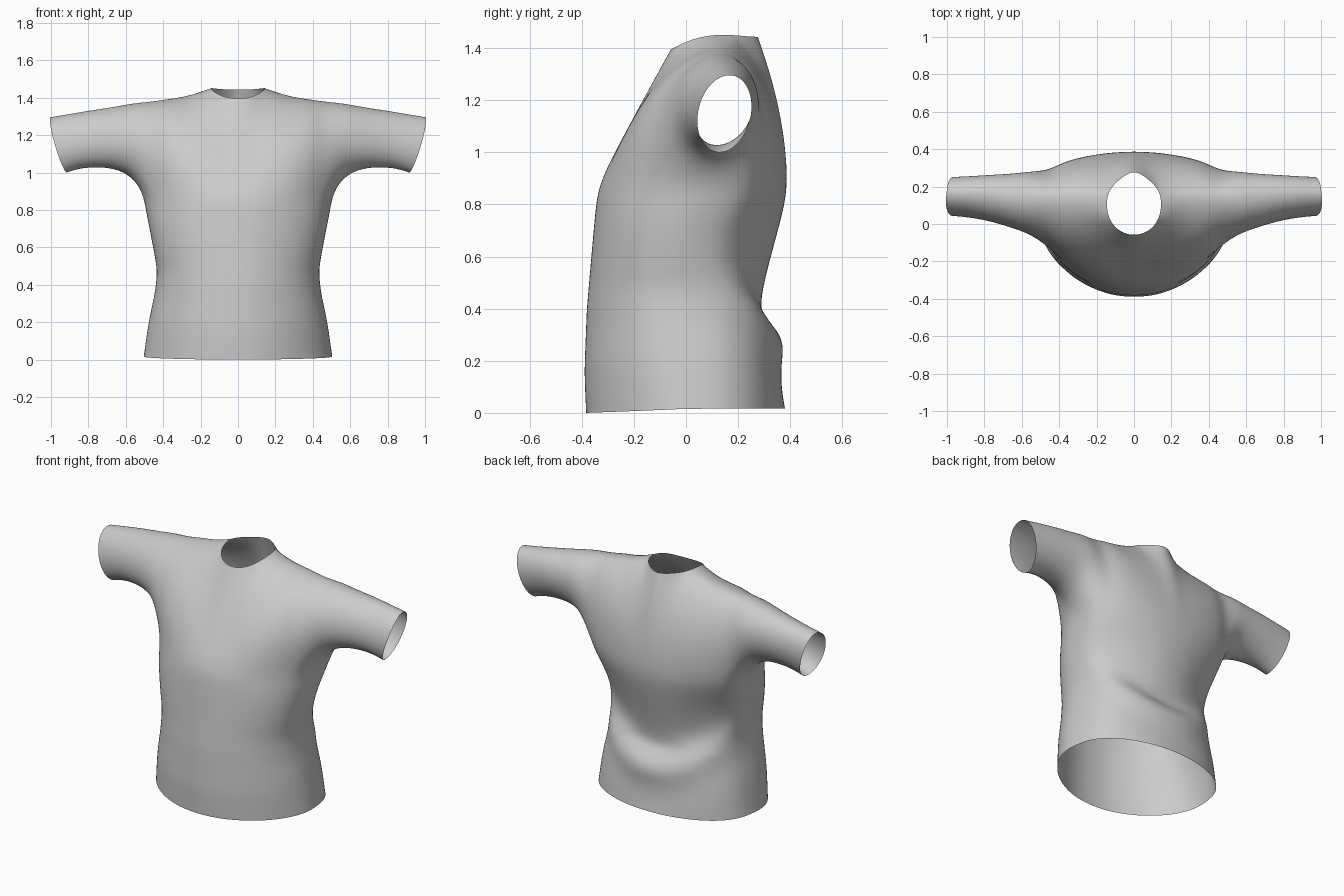
import bpy
import bmesh
from math import sin, cos, asin, pi, radians, tau

cube = bpy.data.objects.get("Cube")
if cube:
    bpy.data.objects.remove(cube, do_unlink=True)

# Profiles as (height, value)
FRONT = [(0, -.385), (.15, -.392), (.4, -.382), (.8, -.347), (.9, -.333)]
BACK = [(0, .381), (.08, .368), (.15, .364), (.24, .376), (.29, .365), (.33, .338), (.37, .298),
        (.41, .286), (.5, .3), (.6, .327), (.7, .354), (.8, .38), (.9, .395)]
WIDTH = [(0, .509), (.2, .482), (.35, .45), (.47, .434), (.65, .467), (.78, .494), (.9, .513)]
MIDDLE = [(0, 0), (.4, -.02), (.65, -.01), (.9, .09)]
# Squareness of the cross-section, front and back
FRONT_POWER = [(0, 1.14), (.3, 1), (.5, .9), (.8, .9), (.9, .97)]
BACK_POWER = [(0, .74), (.5, .78), (.75, .72), (.9, .58)]
HEIGHTS = [0, .08, .16, .24, .29, .33, .37, .41, .48, .57, .68, .78, .88]

# Half of the neckline, front to back
NECK_FRONT = [(0, -.065, 1.393), (.08, -.042, 1.403), (.134, .02, 1.435)]
NECK_SIDE = (.15, .11, 1.453)
NECK_BACK = [(0, .29, 1.443), (.07, .247, 1.444), (.134, .185, 1.45)]
SHOULDER = [(.27, .14, 1.415), (.38, .14, 1.4), (.46, .14, 1.387)]

# Each strip above the armpits: two curve powers and an outward puff
FRONT_BULGE = [(1.02, 1, 0), (1.07, 1, 0), (1.3, .9, 0), (1.75, .6, 0), (2, .5, -.01),
               (2.1, .5, -.03)]
BACK_BULGE = [(1.8, 1, 0), (1.8, .95, 0), (2, .8, .005), (2.3, .6, .01), (2.5, .5, .018),
              (2.6, .5, .024)]

# Sleeve rings: top x, top z, bottom x, bottom z, front y, back y, bow of the front
SLEEVE = [(.56, 1.373, .555, .965, -.057, .285, 0), (.66, 1.353, .64, 1.016, -.025, .272, 0),
          (.78, 1.335, .75, 1.03, .012, .265, 0), (.9, 1.315, .85, 1.02, .034, .257, .01),
          (1.002, 1.298, .913, .998, .042, .253, .022)]

COLUMNS = [0, .085, .16, .27, .38, .46]


def sample(profile, z):
    """Linear lookup in a profile, clamped at its ends."""
    if z <= profile[0][0]:
        return profile[0][1]
    for (a, va), (b, vb) in zip(profile, profile[1:]):
        if z <= b:
            return va + (vb - va) * (z - a) / (b - a)
    return profile[-1][1]


def torso_point(z, t):
    """Point on the torso at height z; t runs from the front to the back."""
    mid, c = sample(MIDDLE, z), cos(t)
    if c >= 0:
        y = mid + (sample(FRONT, z) - mid) * c ** sample(FRONT_POWER, z)
    else:
        # The fold above the hem climbs towards the sides
        fold = z - .23 * sin(t) ** 2 * min(1, (.9 - z) / .3)
        y = mid + (sample(BACK, fold) - mid) * abs(c) ** sample(BACK_POWER, z)
    lift = .016 * (1 - max(c, 0)) * max(0, 1 - z / .3)
    return (sample(WIDTH, z) * sin(t), y, z + lift)


bm = bmesh.new()


def bridge(first, second):
    """Quads between two point rows, leaving gaps where a point is missing."""
    for a, b, c, d in zip(first, second, second[1:], first[1:]):
        if None not in (a, b, c, d):
            bm.faces.new((a, b, c, d))


# Torso rings, from the hem to the armpits
front_angles = [asin(x / .52) for x in COLUMNS]
angles = front_angles + [radians(a) for a in (76, 90, 104)]
angles += [pi - a for a in reversed(front_angles)]
rings = [[bm.verts.new(torso_point(z, t)) for t in angles] for z in HEIGHTS]
for low, high in zip(rings, rings[1:]):
    bridge(high, low)
base = rings[-1]


def rise(start, end, at_neck, bulge):
    """Points curving from the armpit level up to the neckline or shoulder."""
    a, b, puff = bulge
    points = []
    for k in range(1, 5):
        s = (k / 4) ** .9 if at_neck else sin(radians(18 * k))
        f = (1 - s ** a) ** b
        x = start.x + (end[0] - start.x) * s
        y = end[1] + (start.y - end[1]) * f + puff * sin(pi * s)
        z = start.z + (end[2] - start.z) * s
        points.append(bm.verts.new((x, y, z)))
    return points


# Chest, shoulder and upper back, as strips running over the shoulder
strips = []
for i in range(len(COLUMNS)):
    front, back = base[i], base[-1 - i]
    at_neck = i < 3
    if at_neck:
        front_end, back_end = NECK_FRONT[i], NECK_BACK[i]
        top = bm.verts.new(NECK_SIDE) if i == 2 else None
    else:
        front_end = back_end = SHOULDER[i - 3]
        top = bm.verts.new(front_end)
    up = rise(front.co, front_end, at_neck, FRONT_BULGE[i])
    down = rise(back.co, back_end, at_neck, BACK_BULGE[i])
    strips.append([front] + up + [top] + down[::-1] + [back])
for inner, outer in zip(strips, strips[1:]):
    bridge(inner, outer)

# Sleeve, extended from the armhole to the cuff
loop = [base[7], base[6]] + strips[-1] + [base[8]]
for top_x, top_z, low_x, low_z, front_y, back_y, bow in SLEEVE:
    ring = []
    for k in range(len(loop)):
        angle = tau * k / len(loop)
        h, side = cos(angle), sin(angle)
        x = (top_x + low_x) / 2 - (top_x - low_x) / 2 * h + bow * max(side, 0)
        y = (front_y + back_y) / 2 - (back_y - front_y) / 2 * side - .02 * h
        z = (top_z + low_z) / 2 - (top_z - low_z) / 2 * h * 1.02
        ring.append(bm.verts.new((x, y, z)))
    bridge(loop + loop[:1], ring + ring[:1])
    loop = ring

# Pin the centre line and make all faces point outwards
for v in bm.verts:
    if abs(v.co.x) < .0001:
        v.co.x = 0
bmesh.ops.recalc_face_normals(bm, faces=bm.faces)
chest_face = min(bm.faces, key=lambda f: f.calc_center_median().y)
if chest_face.normal.y > 0:
    bmesh.ops.reverse_faces(bm, faces=bm.faces)
for f in bm.faces:
    f.smooth = True

mesh = bpy.data.meshes.new("shirt")
bm.to_mesh(mesh)
bm.free()
shirt = bpy.data.objects.new("shirt", mesh)
bpy.context.collection.objects.link(shirt)

# Mirror to the other half and smooth the surface
mirror = shirt.modifiers.new("mirror", 'MIRROR')
mirror.use_clip = True
mirror.merge_threshold = .001
smooth = shirt.modifiers.new("smooth", 'SUBSURF')
smooth.levels = smooth.render_levels = 3

# Plain grey cloth
cloth = bpy.data.materials.new("light grey cloth")
cloth.use_nodes = True
grey = (.6, .6, .6, 1)
cloth.diffuse_color = grey
cloth.node_tree.nodes["Principled BSDF"].inputs["Base Color"].default_value = grey
mesh.materials.append(cloth)
